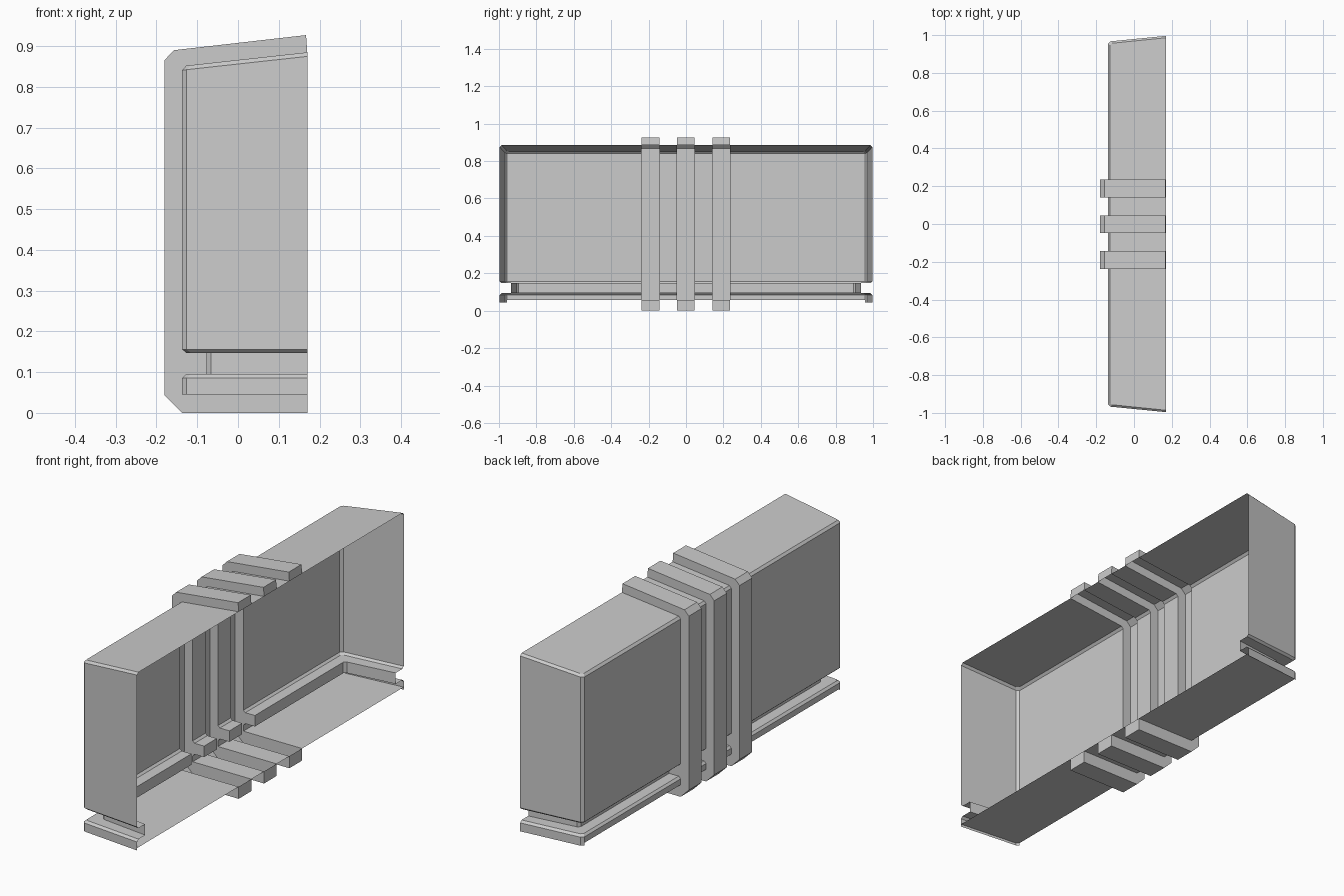
import bpy, bmesh

if "Cube" in bpy.data.objects:
    bpy.data.objects.remove(bpy.data.objects["Cube"])

FRONT = 0.17                       # open side of the shell
RIBS = [(-0.238, -0.143), (-0.048, 0.046), (0.141, 0.236)]
STATIONS = [y for rib in RIBS for y in rib]
SLOPE = 0.11                       # lid rises towards the open side

# Levels from lid to floor: inset from the outer plan, height, slope
LEVELS = [(0.010, 0.851, SLOPE), (0, 0.841, SLOPE), (0, 0.156, 0),
          (0.010, 0.147, 0), (0.060, 0.147, 0), (0.060, 0.095, 0),
          (0.010, 0.095, 0), (0, 0.085, 0), (0, 0.057, 0)]


def make_object(name, bm):
    bmesh.ops.remove_doubles(bm, verts=bm.verts, dist=1e-5)
    bmesh.ops.recalc_face_normals(bm, faces=bm.faces)
    mesh = bpy.data.meshes.new(name)
    bm.to_mesh(mesh)
    bm.free()
    obj = bpy.data.objects.new(name, mesh)
    bpy.context.collection.objects.link(obj)
    return obj


def ring(inset, z, slope):
    """U-shaped plan outline with flared ends and bevelled back corners."""
    end = [(FRONT, 0.996 - inset), (-0.126 + inset, 0.967 - inset),
           (-0.137 + inset, 0.956 - inset)]
    plan = [(x, -y) for x, y in end]
    plan += [(-0.137 + inset, y) for y in STATIONS]
    plan += end[::-1]
    return [(x, y, z + slope * (x + 0.137)) for x, y in plan]


# Tray shell: walls and groove, left open where the ribs pass
bm = bmesh.new()
rings = [[bm.verts.new(p) for p in ring(*lv)] for lv in LEVELS]
gaps = {3, 5, 7}
columns = [c for c in range(len(rings[0]) - 1) if c not in gaps]
for a, b in zip(rings, rings[1:]):
    for c in columns:
        bm.faces.new((a[c], a[c + 1], b[c + 1], b[c]))

# Lid and floor panels between the ribs
for r in (rings[0], rings[-1]):
    edge = [bm.verts.new((FRONT, y, r[0].co.z)) for y in STATIONS]
    bm.faces.new((r[0], r[1], r[2], r[3], edge[0]))
    bm.faces.new((r[4], r[5], edge[2], edge[1]))
    bm.faces.new((r[6], r[7], edge[4], edge[3]))
    bm.faces.new((r[8], r[9], r[10], r[11], edge[5]))

# Short skirts under the two ends
low = [bm.verts.new(p) for p in ring(0, 0.045, 0)]
for c in (0, 1, 9, 10):
    bm.faces.new((rings[-1][c], rings[-1][c + 1], low[c + 1], low[c]))
make_object("tray_shell", bm)

# Hollow ribs: outer band plus the two side cheeks
lid_front = LEVELS[0][1] + SLOPE * (FRONT + 0.137)
outer = [(FRONT, lid_front), (FRONT - 0.003, 0.927), (-0.157, 0.890), (-0.180, 0.866),
         (-0.180, 0.043), (-0.137, 0.0), (FRONT, 0.0), (FRONT, 0.057)]
inner = []
for inset, z, slope in LEVELS:
    x = -0.137 + inset
    inner.append((x, z + slope * inset))

for i, (y0, y1) in enumerate(RIBS):
    bm = bmesh.new()
    sides = [[bm.verts.new((x, y, z)) for x, z in outer] for y in (y0, y1)]
    for k in range(len(outer) - 1):
        bm.faces.new((sides[0][k], sides[0][k + 1], sides[1][k + 1], sides[1][k]))
    for y, side in zip((y0, y1), sides):
        bm.faces.new(side + [bm.verts.new((x, y, z)) for x, z in reversed(inner)])
    make_object(f"hollow_rib_{i + 1}", bm)
